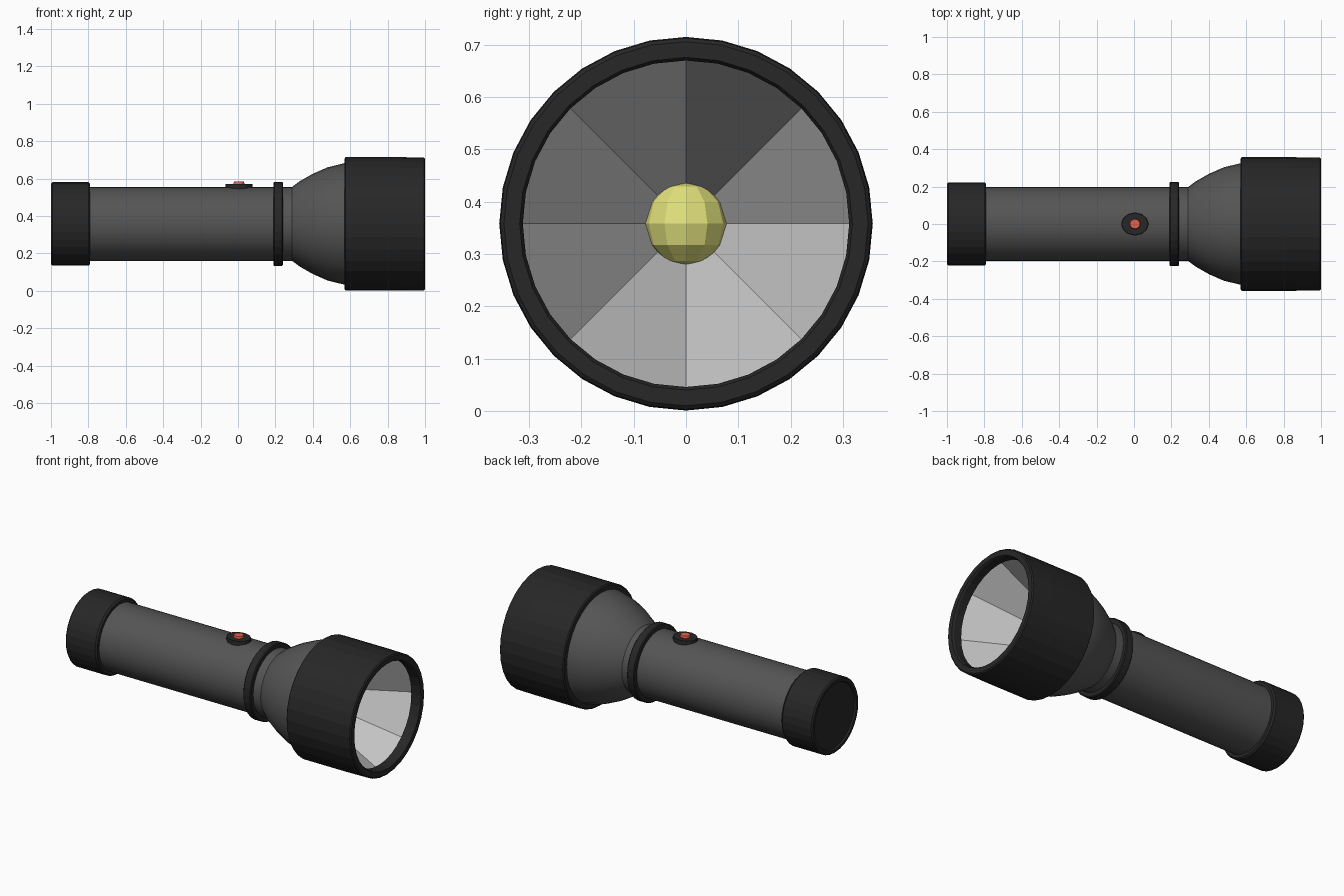
import bpy, bmesh, math
from mathutils import Matrix

if "Cube" in bpy.data.objects:
    bpy.data.objects.remove(bpy.data.objects["Cube"])

AXIS_Z = 0.358


def material(name, r, g, b):
    m = bpy.data.materials.new(name)
    m.diffuse_color = (r, g, b, 1)
    m.use_nodes = True
    m.node_tree.nodes["Principled BSDF"].inputs["Base Color"].default_value = m.diffuse_color
    return m


DARK = material("dark_grey", 0.09, 0.09, 0.09)
BLACK = material("black_rubber", 0.02, 0.02, 0.02)
SILVER = material("silver", 0.7, 0.7, 0.7)
YELLOW = material("bulb_yellow", 0.75, 0.75, 0.2)
RED = material("red", 0.8, 0.12, 0.07)


def finish(name, bm, mat, smooth=None):
    me = bpy.data.meshes.new(name)
    bm.to_mesh(me)
    bm.free()
    ob = bpy.data.objects.new(name, me)
    bpy.context.collection.objects.link(ob)
    me.materials.append(mat)
    if smooth:
        bpy.ops.object.select_all(action='DESELECT')
        ob.select_set(True)
        bpy.context.view_layer.objects.active = ob
        bpy.ops.object.shade_smooth_by_angle(angle=math.radians(smooth))
    return ob


def lathe(name, profile, mat, sides=32, smooth=None, inward=False):
    """Turn (x, radius) points around the long axis; radius 0 makes a tip."""
    bm = bmesh.new()
    rings = []
    for x, r in profile:
        if r == 0:
            rings.append([bm.verts.new((x, 0, AXIS_Z))] * sides)
            continue
        rings.append([bm.verts.new((x, r * math.sin(2 * math.pi * i / sides),
                                    AXIS_Z + r * math.cos(2 * math.pi * i / sides)))
                      for i in range(sides)])
    for a, b in zip(rings, rings[1:]):
        for i in range(sides):
            j = (i + 1) % sides
            bm.faces.new(list(dict.fromkeys((a[i], a[j], b[j], b[i]))))
    bmesh.ops.recalc_face_normals(bm, faces=bm.faces[:])
    if inward:
        bmesh.ops.reverse_faces(bm, faces=bm.faces[:])
    return finish(name, bm, mat, smooth)


# Main tube with the flared neck
lathe("body", [(-0.98, 0), (-0.98, 0.198), (0.29, 0.198), (0.33, 0.228),
               (0.40, 0.268), (0.48, 0.303), (0.57, 0.325), (0.60, 0.325)],
      DARK, smooth=35)

# Screw-on tail cap with a slightly recessed end
lathe("tail_cap", [(-0.99, 0), (-0.99, 0.193), (-1.0, 0.198), (-1.0, 0.216),
                   (-0.992, 0.223), (-0.80, 0.223), (-0.79, 0.215), (-0.79, 0.195)], BLACK)

# Raised collar
lathe("collar", [(0.19, 0.19), (0.19, 0.220), (0.195, 0.225), (0.235, 0.225),
                 (0.24, 0.220), (0.24, 0.19)], BLACK)

# Head grip with an open front lip
lathe("head", [(0.57, 0.31), (0.57, 0.350), (0.576, 0.357), (0.86, 0.357),
               (0.994, 0.355), (1.0, 0.348), (1.0, 0.318), (0.99, 0.312),
               (0.94, 0.312), (0.94, 0.345)], BLACK)

# Faceted reflector cone, seen from inside
lathe("reflector", [(0.30, 0), (0.94, 0.339)], SILVER, sides=8, inward=True)

# Low-poly bulb
bm = bmesh.new()
bmesh.ops.create_uvsphere(bm, u_segments=12, v_segments=6, radius=0.082,
                          matrix=Matrix.Translation((0.43, 0, AXIS_Z)))
finish("bulb", bm, YELLOW)


def disc(name, x, rx, ry, z0, z1, sides, mat, taper):
    bm = bmesh.new()
    bmesh.ops.create_cone(bm, cap_ends=True, segments=sides, radius1=1, radius2=taper,
                          depth=z1 - z0,
                          matrix=Matrix.Translation((x, 0, (z0 + z1) / 2))
                          @ Matrix.Diagonal((rx, ry, 1, 1)))
    finish(name, bm, mat)


# Switch
disc("switch_base", 0.005, 0.075, 0.062, 0.53, 0.572, 12, BLACK, 0.95)
disc("switch_button", 0.005, 0.031, 0.029, 0.565, 0.584, 16, RED, 0.85)
